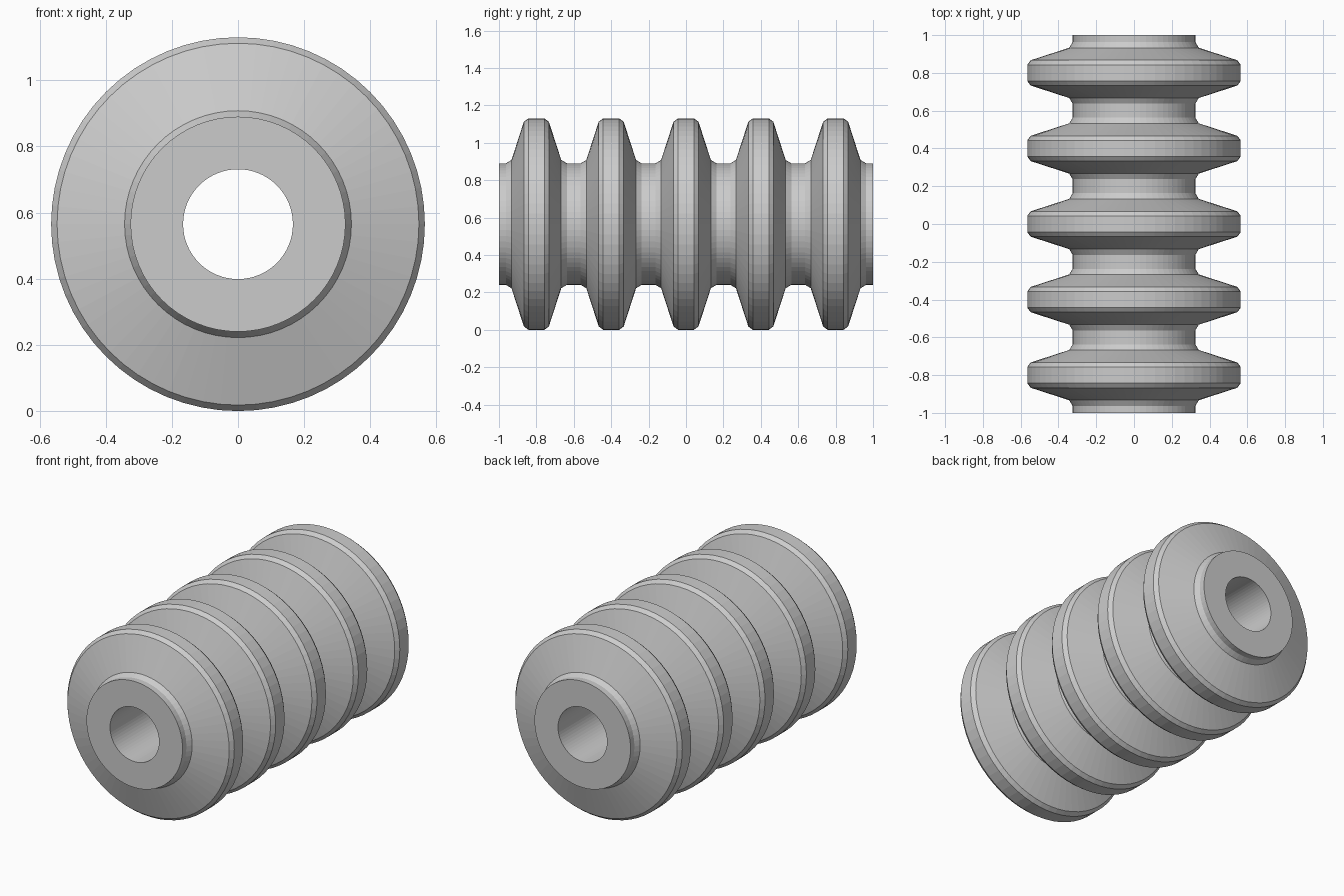
import bpy, bmesh, math

if "Cube" in bpy.data.objects:
    bpy.data.objects.remove(bpy.data.objects["Cube"])

SIDES = 64
RIBS = 5
PITCH = 0.4
R_MAX = 0.565
R_BORE = 0.166

# Half profile of one rib: (offset along axis, radius), mirrored about its centre
half = [(0.043, R_MAX), (0.067, 0.547), (0.133, 0.343), (0.163, 0.325)]
rib = [(-y, r) for y, r in reversed(half)] + half

# Outer profile along the axis, closed by the bore
profile = [(-1.0, R_BORE), (-1.0, 0.325)]
for i in range(RIBS):
    c = (i - (RIBS - 1) / 2) * PITCH
    profile += [(c + y, r) for y, r in rib]
profile += [(1.0, 0.325), (1.0, R_BORE)]

# Revolve the profile around the y axis
bm = bmesh.new()
rings = []
for s in range(SIDES):
    a = 2 * math.pi * s / SIDES
    rings.append([bm.verts.new((r * math.sin(a), y, R_MAX + r * math.cos(a)))
                  for y, r in profile])
n = len(profile)
for s in range(SIDES):
    p, q = rings[s], rings[(s + 1) % SIDES]
    for k in range(n):
        m = (k + 1) % n
        bm.faces.new((p[k], p[m], q[m], q[k]))
bmesh.ops.recalc_face_normals(bm, faces=bm.faces)

mesh = bpy.data.meshes.new("ribbed_sleeve")
bm.to_mesh(mesh)
bm.free()
sleeve = bpy.data.objects.new("ribbed_sleeve", mesh)
bpy.context.collection.objects.link(sleeve)
